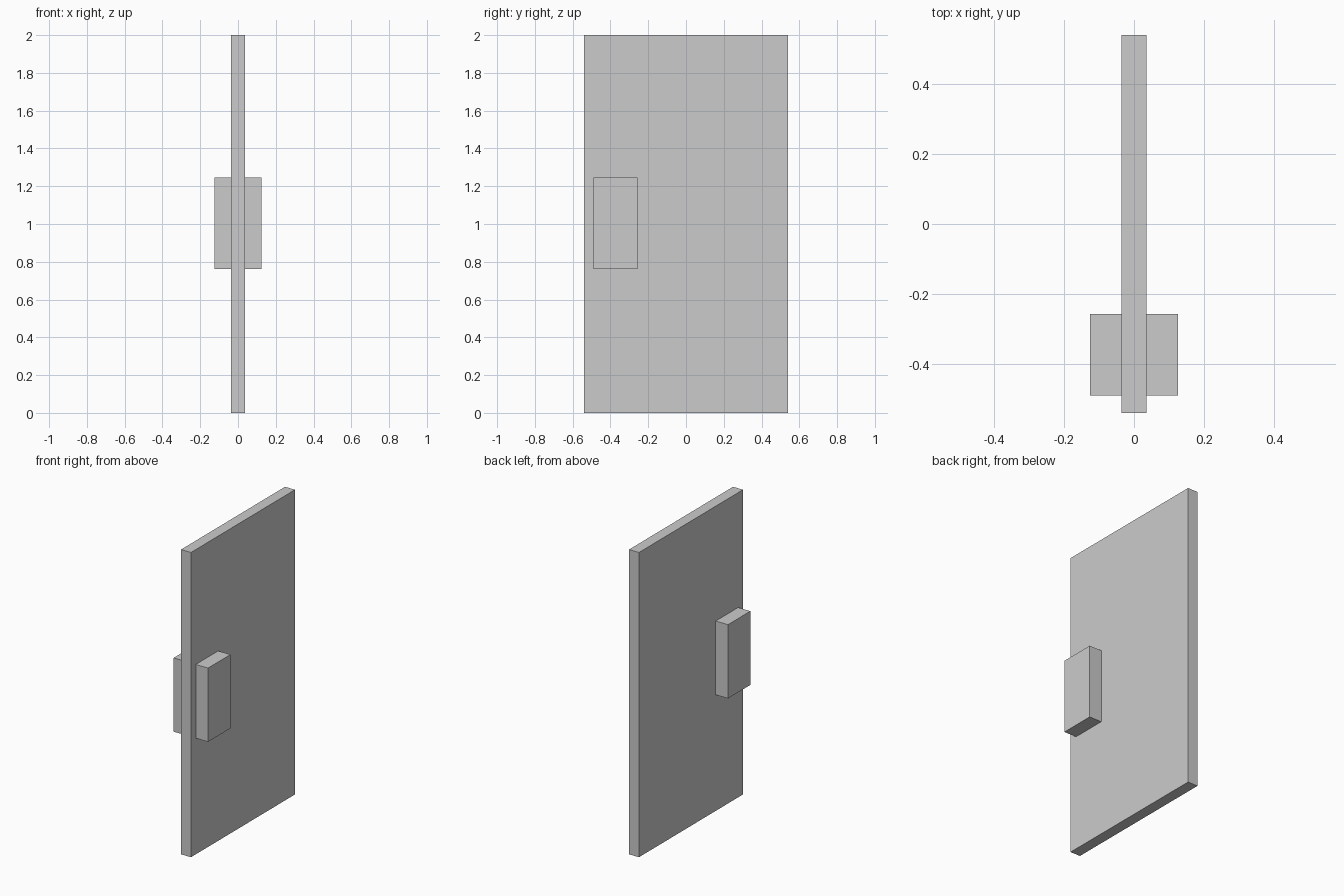
import bpy

if "Cube" in bpy.data.objects:
    bpy.data.objects.remove(bpy.data.objects["Cube"])


def box(name, lo, hi):
    """Add a box spanning two opposite corners."""
    centre = [(a + b) / 2 for a, b in zip(lo, hi)]
    bpy.ops.mesh.primitive_cube_add(size=1, location=centre)
    obj = bpy.context.object
    obj.name = name
    obj.scale = [b - a for a, b in zip(lo, hi)]
    bpy.ops.object.transform_apply(location=False, rotation=False, scale=True)
    return obj


HALF_THICK = 0.036
HANDLE_REACH = 0.125

# Door slab
box("door_panel", (-HALF_THICK, -0.539, 0), (HALF_THICK, 0.539, 2))

# Handle block on each face of the door
for name, side in (("handle_left", -1), ("handle_right", 1)):
    x0, x1 = sorted((side * HALF_THICK, side * HANDLE_REACH))
    box(name, (x0, -0.489, 0.762), (x1, -0.257, 1.246))
